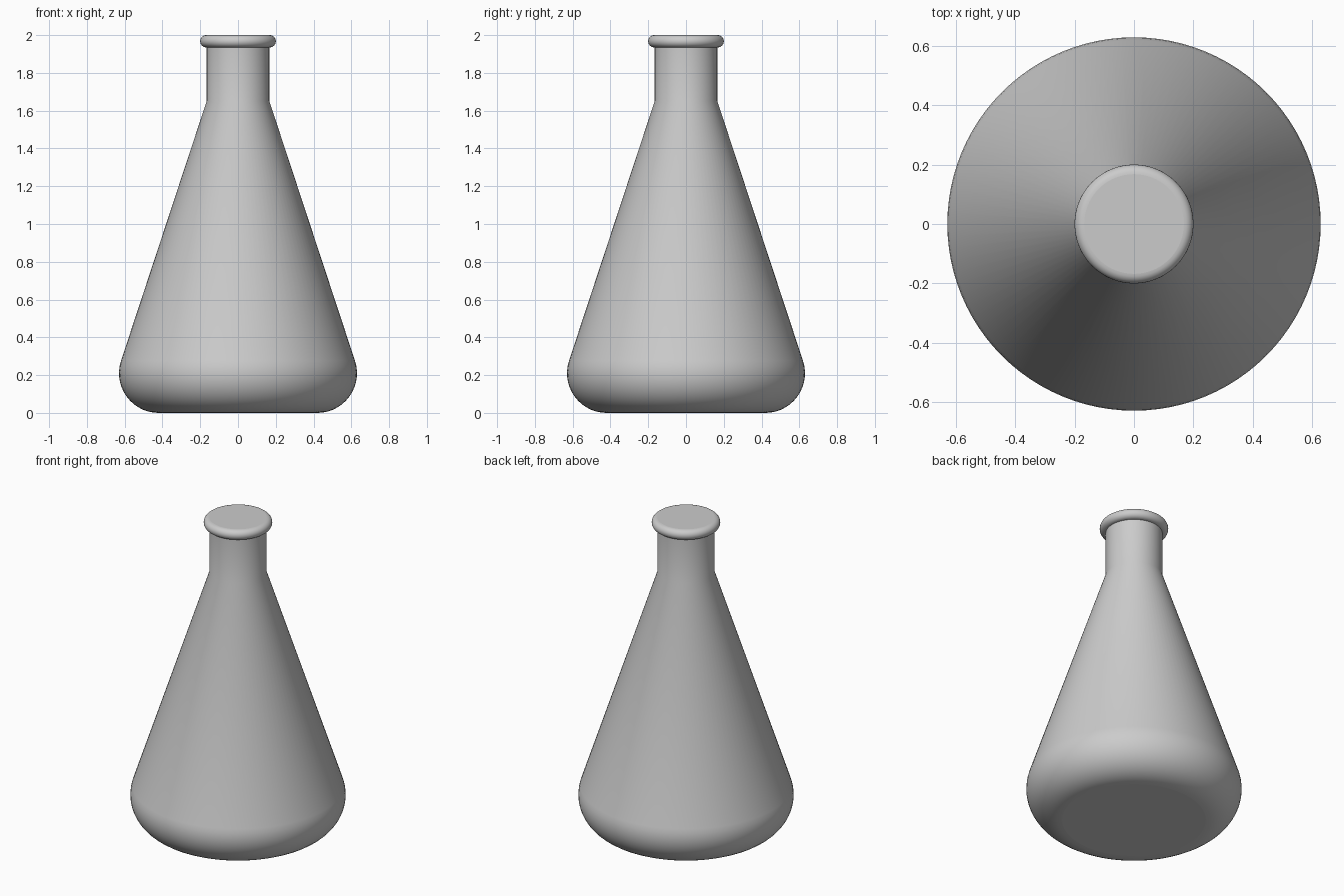
import bpy
import bmesh
from math import sin, cos, radians
from mathutils import Vector

cube = bpy.data.objects.get("Cube")
if cube:
    bpy.data.objects.remove(cube, do_unlink=True)

SEGMENTS = 96


def arc(cx, cz, radius, start, end, steps):
    """Points (radius, height) along a circular arc, angles in degrees."""
    angles = [radians(start + (end - start) * i / steps) for i in range(steps + 1)]
    return [(cx + radius * cos(a), cz + radius * sin(a)) for a in angles]


# Grey material
grey = bpy.data.materials.new("grey")
grey.use_nodes = True
colour = (0.6, 0.6, 0.6, 1)
grey.diffuse_color = colour
grey.node_tree.nodes["Principled BSDF"].inputs["Base Color"].default_value = colour

# Profile: rounded base, tangent cone, straight neck, rolled lip
profile = arc(0.42, 0.21, 0.21, -90, 18.3, 14)
profile += [(0.166, 1.65), (0.166, 1.935)]
profile += arc(0.168, 1.9675, 0.0325, -90, 90, 12)

# Revolve the profile about z
bm = bmesh.new()
verts = [bm.verts.new((r, 0, z)) for r, z in profile]
edges = [bm.edges.new(pair) for pair in zip(verts, verts[1:])]
bmesh.ops.spin(bm, geom=verts + edges, cent=(0, 0, 0), axis=Vector((0, 0, 1)),
               angle=radians(360), steps=SEGMENTS, use_merge=True)
bmesh.ops.remove_doubles(bm, verts=bm.verts, dist=0.0005)

# Close the flat bottom and the flat top
rims = [e for e in bm.edges if e.is_boundary]
bmesh.ops.holes_fill(bm, edges=rims, sides=0)
bmesh.ops.recalc_face_normals(bm, faces=bm.faces)

mesh = bpy.data.meshes.new("flask")
bm.to_mesh(mesh)
bm.free()
mesh.materials.append(grey)
flask = bpy.data.objects.new("flask", mesh)
bpy.context.collection.objects.link(flask)

# Smooth walls, flat caps
bpy.ops.object.select_all(action="DESELECT")
flask.select_set(True)
bpy.context.view_layer.objects.active = flask
bpy.ops.object.shade_smooth_by_angle(angle=radians(30))
for face in mesh.polygons:
    if len(face.vertices) > 4:
        face.use_smooth = False
